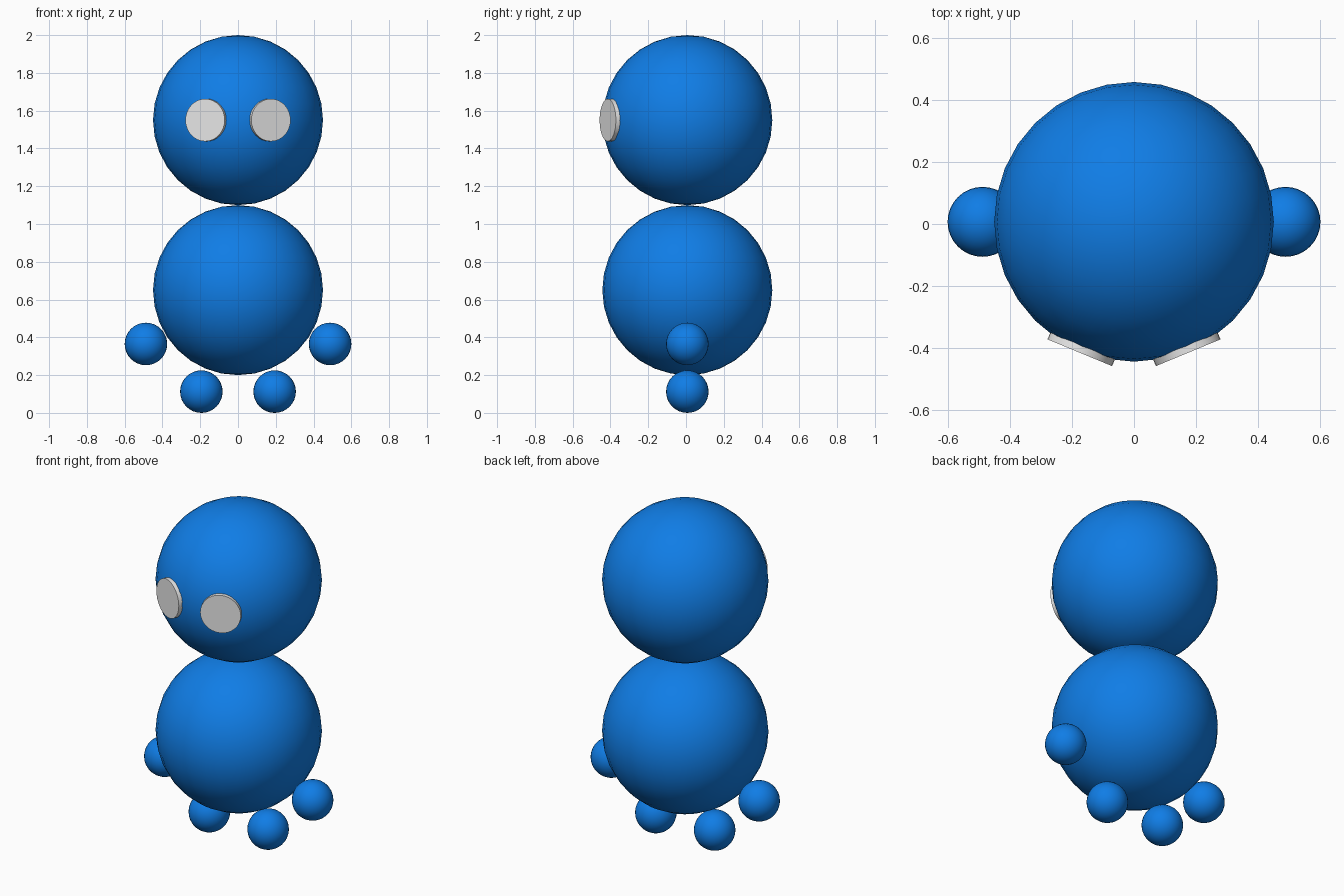
import bpy, math
from mathutils import Vector

if "Cube" in bpy.data.objects:
    bpy.data.objects.remove(bpy.data.objects["Cube"])

YC = 0.007          # spheres sit slightly back so the eyes fit the depth
R, r = 0.45, 0.1125  # large and small radii


def material(name, color):
    m = bpy.data.materials.new(name)
    m.diffuse_color = (*color, 1)
    m.use_nodes = True
    m.node_tree.nodes["Principled BSDF"].inputs["Base Color"].default_value = m.diffuse_color
    return m


blue = material("blue", (0.005, 0.205, 0.79))
white = material("off_white", (0.8, 0.8, 0.8))


def ball(name, radius, x, z):
    bpy.ops.mesh.primitive_uv_sphere_add(segments=32, ring_count=16, radius=radius, location=(x, YC, z))
    ob = bpy.context.object
    ob.name = name
    ob.data.materials.append(blue)
    bpy.ops.object.shade_smooth()


def eye(name, side):
    # thin disc facing outward from the centre of the head
    a = math.radians(22.5)
    n = Vector((side * math.sin(a), -math.cos(a), 0))
    depth = 0.03
    bpy.ops.mesh.primitive_cylinder_add(
        vertices=32, radius=r, depth=depth,
        location=Vector((0, YC, 1.55)) + n * (0.456 - depth / 2),
        rotation=n.to_track_quat('Z', 'Y').to_euler())
    ob = bpy.context.object
    ob.name = name
    ob.data.materials.append(white)
    bpy.ops.object.shade_smooth_by_angle(angle=math.radians(30))


# Body and head
ball("body", R, 0, 0.65)
ball("head", R, 0, 1.55)

# Mirrored hands, feet and eyes
for label, s in (("left", -1), ("right", 1)):
    ball(label + "_hand", r, s * 0.4875, 0.365)
    ball(label + "_foot", r, s * 0.194, r)
    eye(label + "_eye", s)
